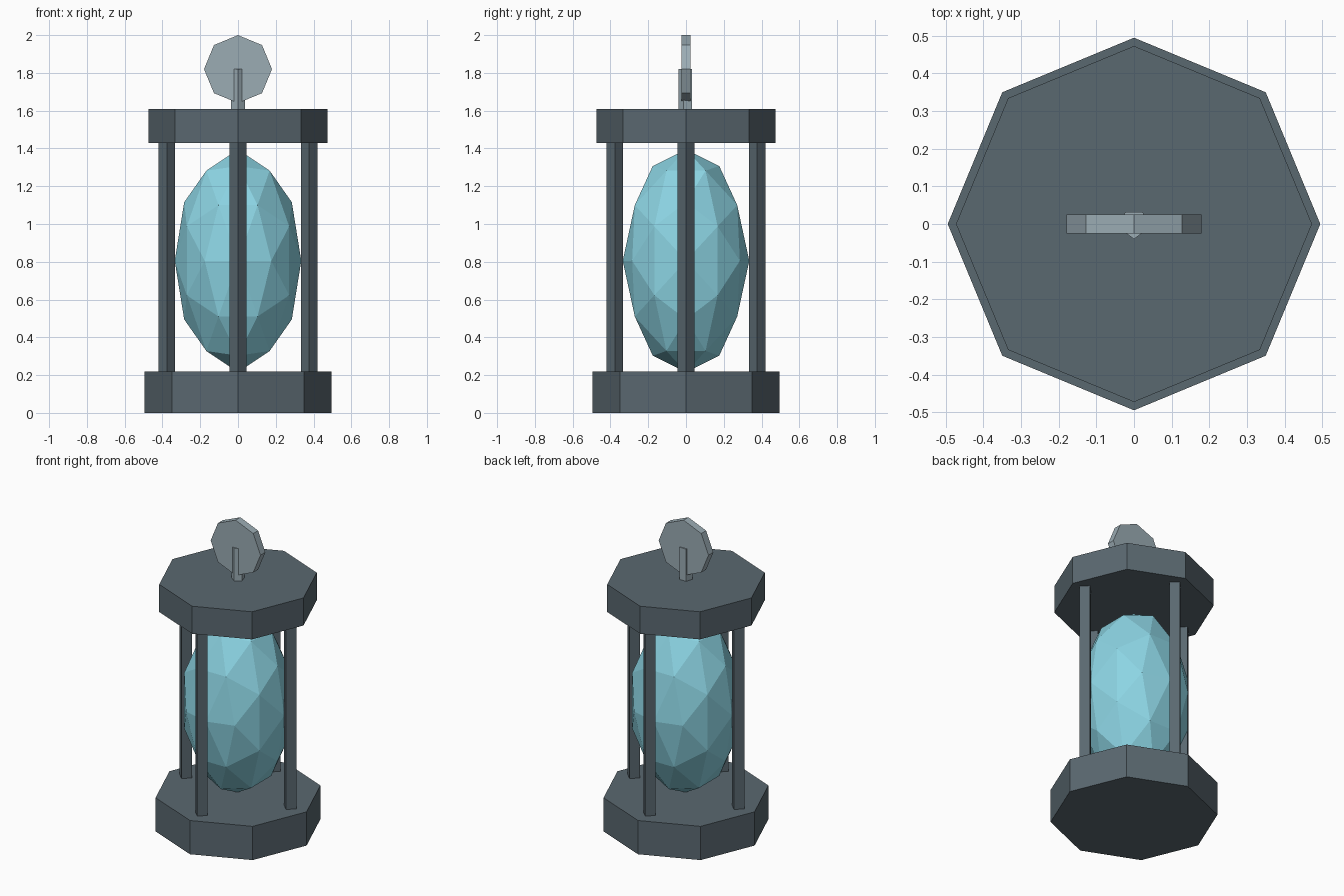
import bpy, bmesh, math
from itertools import combinations
from mathutils import Matrix, Vector

cube = bpy.data.objects.get("Cube")
if cube:
    bpy.data.objects.remove(cube, do_unlink=True)


def material(name, color):
    mat = bpy.data.materials.new(name)
    mat.use_nodes = True
    mat.diffuse_color = (*color, 1)
    mat.node_tree.nodes["Principled BSDF"].inputs["Base Color"].default_value = (*color, 1)
    return mat


def finish(name, bm, mat):
    bmesh.ops.recalc_face_normals(bm, faces=bm.faces)
    mesh = bpy.data.meshes.new(name)
    bm.to_mesh(mesh)
    bm.free()
    mesh.materials.append(mat)
    obj = bpy.data.objects.new(name, mesh)
    bpy.context.collection.objects.link(obj)
    return obj


def prism(name, mat, sides, radius, bottom, top, x=0, y=0):
    """Upright prism with one corner pointing to the front."""
    bm = bmesh.new()
    turn = Matrix.Rotation(-math.pi / 2, 4, 'Z')
    ring = [turn @ Vector((radius * math.cos(a), radius * math.sin(a), 0))
            for a in (math.tau * i / sides for i in range(sides))]
    face = bm.faces.new([bm.verts.new(p + Vector((x, y, bottom))) for p in ring])
    out = bmesh.ops.extrude_face_region(bm, geom=[face], use_keep_orig=True)
    moved = [v for v in out["geom"] if isinstance(v, bmesh.types.BMVert)]
    bmesh.ops.translate(bm, verts=moved, vec=(0, 0, top - bottom))
    return finish(name, bm, mat)


slate = material("dark slate", (0.102, 0.138, 0.162))
crystal = material("pale cyan crystal", (0.262, 0.658, 0.768))
steel = material("grey steel", (0.328, 0.413, 0.456))

# Octagonal base and cap
prism("base", slate, 8, 0.495, 0, 0.22)
prism("cap", slate, 8, 0.473, 1.43, 1.61)

# Four square posts standing corner-on
for side, (dx, dy) in {"front": (0, -1), "back": (0, 1),
                       "left": (1, 0), "right": (-1, 0)}.items():
    prism(side + "_post", slate, 4, 0.044, 0.21, 1.44, dx * 0.377, dy * 0.377)

# Faceted crystal: icosahedron corners plus rounded edge midpoints
golden = (1 + math.sqrt(5)) / 2
corners = []
for a in (-1, 1):
    for b in (-golden, golden):
        corners += [Vector(p).normalized() for p in ((0, a, b), (b, 0, a), (a, b, 0))]
middles = [(p + q).normalized() for p, q in combinations(corners, 2) if (p - q).length < 1.1]
bm = bmesh.new()
for p in corners + middles:
    bm.verts.new((p.x * 0.335, p.y * 0.335, p.z * 0.59 + 0.805))
bmesh.ops.convex_hull(bm, input=bm.verts)
finish("crystal", bm, crystal)

# Hanging disc on a five-sided stem
prism("stem", steel, 5, 0.04, 1.60, 1.82)
disc = prism("hanging_disc", steel, 8, 0.18, -0.025, 0.025)
disc.data.transform(Matrix.Translation((0, 0, 1.82)) @ Matrix.Rotation(math.pi / 2, 4, 'X'))
